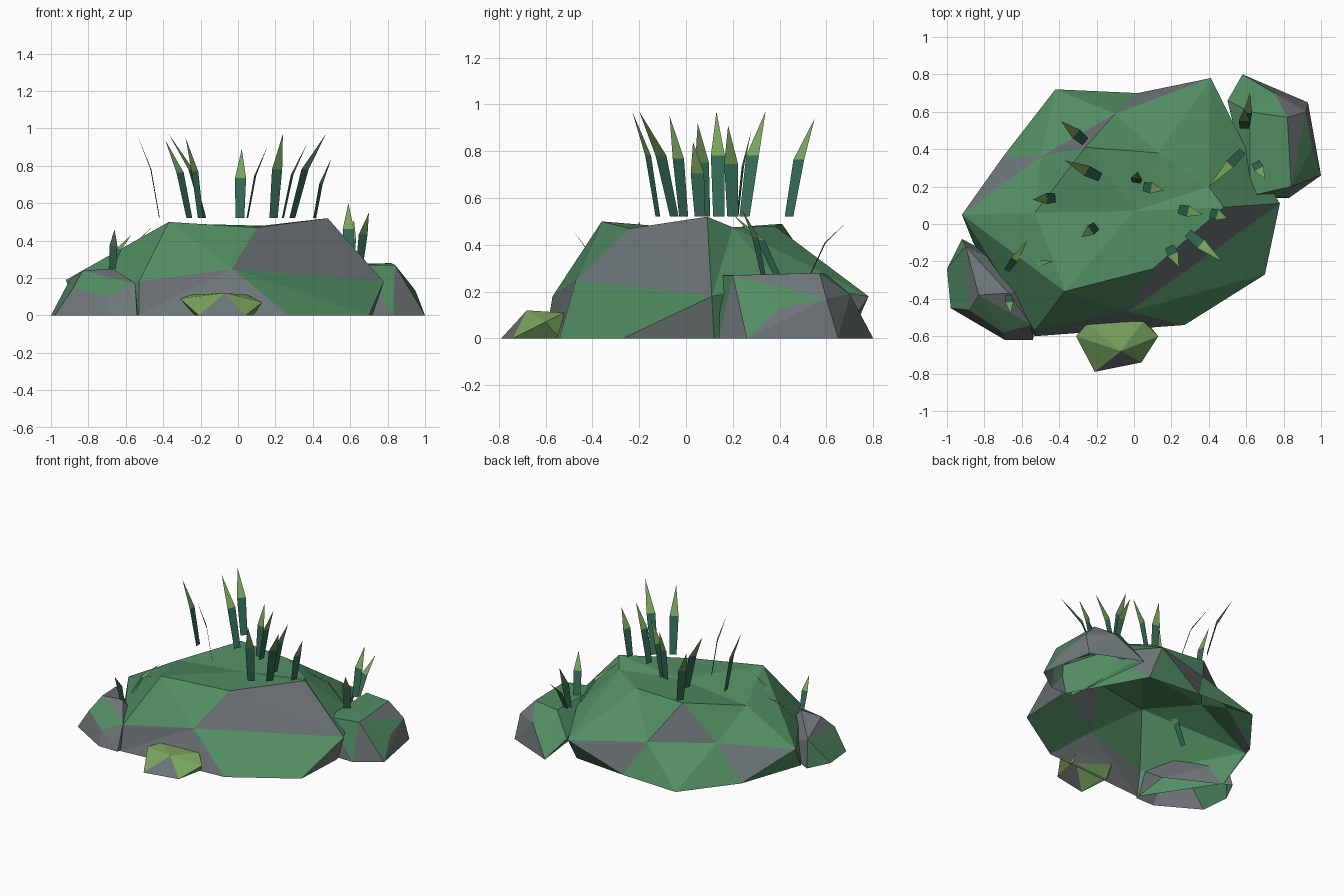
import bpy
import bmesh
from math import atan2
from mathutils import Vector
from mathutils.bvhtree import BVHTree

default_cube = bpy.data.objects.get("Cube")
if default_cube:
    bpy.data.objects.remove(default_cube, do_unlink=True)


def make_material(name, red, green, blue):
    material = bpy.data.materials.new(name)
    material.use_nodes = True
    colour = (red, green, blue, 1)
    material.diffuse_color = colour
    material.node_tree.nodes["Principled BSDF"].inputs["Base Color"].default_value = colour
    return material


moss = make_material("moss_green", .085, .27, .125)
stone = make_material("stone_grey", .16, .185, .19)
bright_leaf = make_material("bright_leaf_green", .2, .38, .12)
dark_leaf = make_material("dark_leaf_green", .035, .15, .09)


def finish(bm, name, materials):
    mesh = bpy.data.meshes.new(name)
    bm.to_mesh(mesh)
    bm.free()
    for material in materials:
        mesh.materials.append(material)
    item = bpy.data.objects.new(name, mesh)
    bpy.context.collection.objects.link(item)
    return item


def paint_patches(bm, patches):
    """Give the face nearest to each patch point the second colour."""
    bm.normal_update()
    bm.faces.ensure_lookup_table()
    tree = BVHTree.FromBMesh(bm)
    for patch in patches:
        index = tree.find_nearest(Vector(patch))[2]
        bm.faces[index].material_index = 1


def heading(vert):
    return atan2(vert.co.y, vert.co.x)


def ringed_rock(name, rings, peak, patches, materials):
    """Join rings of corners with triangles by heading, and close the top around the peak."""
    bm = bmesh.new()
    loops = [sorted([bm.verts.new(c) for c in ring], key=heading) for ring in rings]
    for lower, upper in zip(loops, loops[1:]):
        low, high = lower[-1], upper[-1]
        for vert in sorted(lower + upper, key=heading):
            bm.faces.new((low, vert, high))
            if vert in lower:
                low = vert
            else:
                high = vert
    top = loops[-1]
    centre = bm.verts.new(peak)
    for i, vert in enumerate(top):
        bm.faces.new((top[i - 1], vert, centre))
    paint_patches(bm, patches)
    return finish(bm, name, materials)


def hull_rock(name, corners, patches, materials):
    """Faceted hull of the corners, open underneath."""
    bm = bmesh.new()
    for corner in corners:
        bm.verts.new(corner)
    bmesh.ops.convex_hull(bm, input=bm.verts)
    bmesh.ops.recalc_face_normals(bm, faces=bm.faces)
    underside = [f for f in bm.faces if max(v.co.z for v in f.verts) < .001]
    bmesh.ops.delete(bm, geom=underside, context="FACES")
    loose = [v for v in bm.verts if not v.link_faces]
    bmesh.ops.delete(bm, geom=loose, context="VERTS")
    paint_patches(bm, patches)
    return finish(bm, name, materials)


def grass_clump(name, blades):
    """Flat pointed ribbons that bend outward above a kink; the tips are brighter."""
    bm = bmesh.new()
    for base, tip in blades:
        base, tip = Vector(base), Vector(tip)
        lean = tip - base
        side = Vector((-lean.y, lean.x, 0)).normalized()
        side *= min(1, lean.z / .4 + .2)
        kink = base + Vector((lean.x * .38, lean.y * .38, lean.z * .58))
        lower = [bm.verts.new(base + side * width) for width in (-.024, .024)]
        upper = [bm.verts.new(kink + side * width) for width in (.03, -.03)]
        point = bm.verts.new(tip)
        bm.faces.new(lower + upper)
        bm.faces.new((upper[1], upper[0], point)).material_index = 1
    return finish(bm, name, (dark_leaf, bright_leaf))


# Large mossy boulder: base ring, middle ring, top ring around a slight dip
boulder_base = [
    (.7, -.27, 0), (.27, -.54, 0), (-.53, -.6, 0), (-.86, -.1, 0), (-.7, .36, 0),
    (-.42, .72, 0), (.02, .7, 0), (.42, .66, 0), (.72, .12, 0)]
boulder_middle = [
    (-.53, -.57, .18), (-.03, -.47, .25), (.78, .11, .18), (.6, .4, .24),
    (.41, .78, .18), (-.1, .59, .23), (-.5, .36, .24), (-.92, .05, .19)]
boulder_top = [
    (-.37, -.36, .5), (.1, -.24, .47), (.48, .09, .52), (.4, .2, .475),
    (.13, .38, .48), (-.26, .41, .49), (-.53, .06, .41)]
boulder_grey = [
    (.18, -.24, .36), (.48, -.01, .4), (-.35, -.54, .15), (-.3, -.57, .07),
    (.73, 0, .05), (-.28, .46, .34), (.1, .69, .14), (-.71, .25, .14), (.48, .62, .14)]
ringed_rock("large_boulder", [boulder_base, boulder_middle, boulder_top],
            (0, .07, .465), boulder_grey, (moss, stone))

# Small stone at the front
front_stone = [
    (-1, -.24, 0), (-.98, -.45, 0), (-.69, -.62, 0), (-.54, -.62, 0), (-.92, -.08, 0),
    (-.5, -.3, 0), (-.9, -.12, .19), (-.83, -.38, .24), (-.67, -.37, .25),
    (-.55, -.54, .17), (-.7, -.58, .1), (-.88, -.46, .15)]
front_stone_moss = [
    (-.7, -.48, .19), (-.82, -.46, .17), (-.62, -.53, .16), (-.94, -.38, .1),
    (-.95, -.28, .11), (-.98, -.33, .04), (-.96, -.17, .06)]
hull_rock("front_stone", front_stone, front_stone_moss, (stone, moss))

# Medium stone at the back
back_stone = [
    (.66, .14, 0), (.83, .14, 0), (1, .26, 0), (.93, .65, 0), (.58, .8, 0),
    (.5, .66, .12), (.84, .2, .27), (.82, .57, .28), (.62, .6, .275),
    (.62, .15, .27), (.75, .7, .19), (.92, .6, .17), (.95, .4, .13)]
back_stone_grey = [
    (.8, .64, .23), (.95, .55, .05), (.75, .14, .1), (.9, .2, .1),
    (.97, .33, .06), (.87, .66, .08), (.9, .5, .21), (.72, .73, .1)]
hull_rock("back_stone", back_stone, back_stone_grey, (moss, stone))

# Low leafy bush at the front edge, with grey front and back faces
bush = [
    (-.31, -.6, .09), (-.21, -.79, 0), (.04, -.74, 0), (.13, -.6, .07), (.05, -.52, .11),
    (-.25, -.53, .11), (-.07, -.68, .12), (.08, -.54, 0), (-.23, -.56, 0)]
hull_rock("low_bush", bush, [(-.08, -.74, .05), (-.08, -.53, .06)], (bright_leaf, stone))

# Tall blades above the boulder
tall_blades = [
    ((-.26, .44, .52), (-.39, .55, .94)), ((-.18, .25, .52), (-.37, .34, .97)),
    ((-.42, .14, .52), (-.54, .13, .97)), ((-.2, -.01, .52), (-.28, -.07, .95)),
    ((.01, .22, .52), (.02, .28, .89)), ((.05, .2, .52), (.16, .18, .91)),
    ((.24, .08, .52), (.37, .05, .92)), ((.19, -.12, .52), (.24, -.23, .97)),
    ((.29, -.05, .52), (.47, -.2, .97)), ((.41, .06, .52), (.5, .03, .84))]
grass_clump("tall_grass", tall_blades)

# Shorter blades on the back stone
back_blades = [
    ((.59, .51, .27), (.59, .62, .6)), ((.6, .53, .27), (.62, .7, .51)),
    ((.65, .33, .27), (.7, .24, .55)), ((.58, .39, .27), (.4, .2, .53))]
grass_clump("back_grass", back_blades)

# Shorter blades on the front stone, partly sunk into the boulder
front_blades = [
    ((-.67, -.38, .25), (-.66, -.48, .46)), ((-.68, -.25, .25), (-.57, -.09, .43)),
    ((-.61, -.22, .25), (-.43, -.2, .5))]
grass_clump("front_grass", front_blades)
